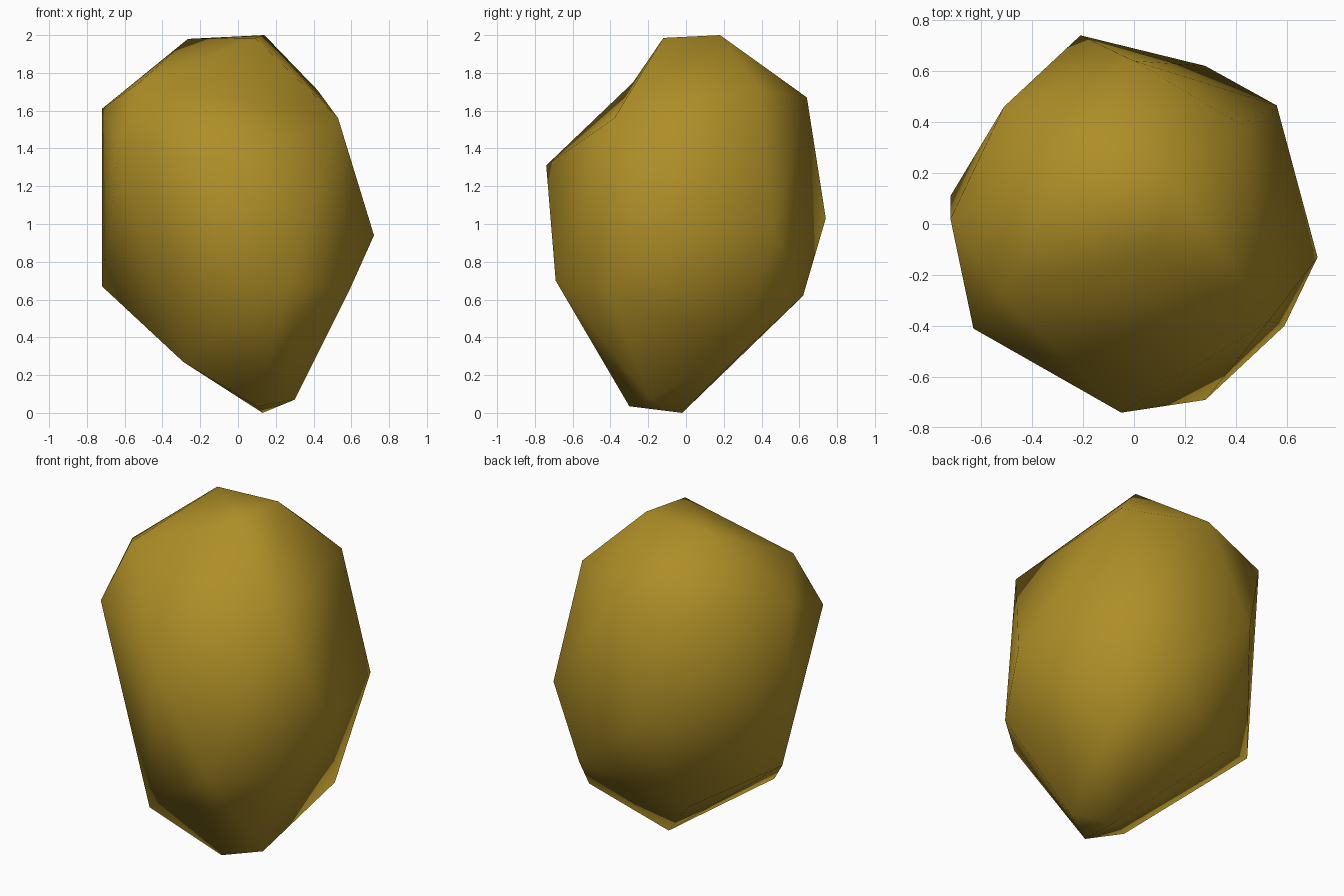
import bpy
import bmesh

# Remove only the default cube
default_cube = bpy.data.objects.get("Cube")
if default_cube:
    bpy.data.objects.remove(default_cube, do_unlink=True)


def flat_material(name, colour):
    """One plain colour, visible in the viewport and in a render."""
    material = bpy.data.materials.new(name)
    material.use_nodes = True
    material.diffuse_color = colour
    shader = next(node for node in material.node_tree.nodes
                  if node.type == "BSDF_PRINCIPLED")
    shader.inputs["Base Color"].default_value = colour
    return material


def chiselled_stone(name, bands, dent, material):
    """Skin bands of corner points, dent one ridge and shade it smooth."""
    mesh = bpy.data.meshes.new(name)
    bm = bmesh.new()
    corners = {point: bm.verts.new(point) for band in bands for point in band}
    bmesh.ops.convex_hull(bm, input=list(corners.values()))
    bmesh.ops.recalc_face_normals(bm, faces=bm.faces)

    # Turn the ridge between the two dent points into a shallow hollow
    ridge = bm.edges.get([corners[point] for point in dent])
    if ridge:
        bmesh.ops.rotate_edges(bm, edges=[ridge], use_ccw=False)

    loose = [vert for vert in bm.verts if not vert.link_faces]
    bmesh.ops.delete(bm, geom=loose, context="VERTS")
    for face in bm.faces:
        face.smooth = True
    bm.to_mesh(mesh)
    bm.free()
    mesh.materials.append(material)
    stone = bpy.data.objects.new(name, mesh)
    bpy.context.scene.collection.objects.link(stone)
    return stone


# Corner points of the boulder, from the top down
brow = (.09, -.12, 1.985)
nose = (-.05, -.74, 1.31)
crown = [brow, (-.265, .18, 1.98), (.14, .18, 2)]
shoulder = [(-.52, -.28, 1.75), (-.72, .02, 1.61), (-.51, .46, 1.63),
            (0, .64, 1.67), (.42, .39, 1.71), (.53, -.38, 1.56)]
waist = [nose, (-.63, -.41, 1.42), (.72, -.13, .94),
         (.56, .465, .97), (-.21, .74, 1.03)]
flank = [(-.72, .11, .67), (.28, -.69, .7), (.59, -.4, .65), (.28, .62, .62)]
foot = [(-.29, -.43, .27), (-.3, .41, .42), (.43, .31, .33),
        (.3, -.19, .07), (.1, -.3, .035), (.13, -.02, 0)]

ochre = flat_material("ochre stone", (.42, .27, .02, 1))
chiselled_stone("boulder", [crown, shoulder, waist, flank, foot],
                (brow, nose), ochre)
